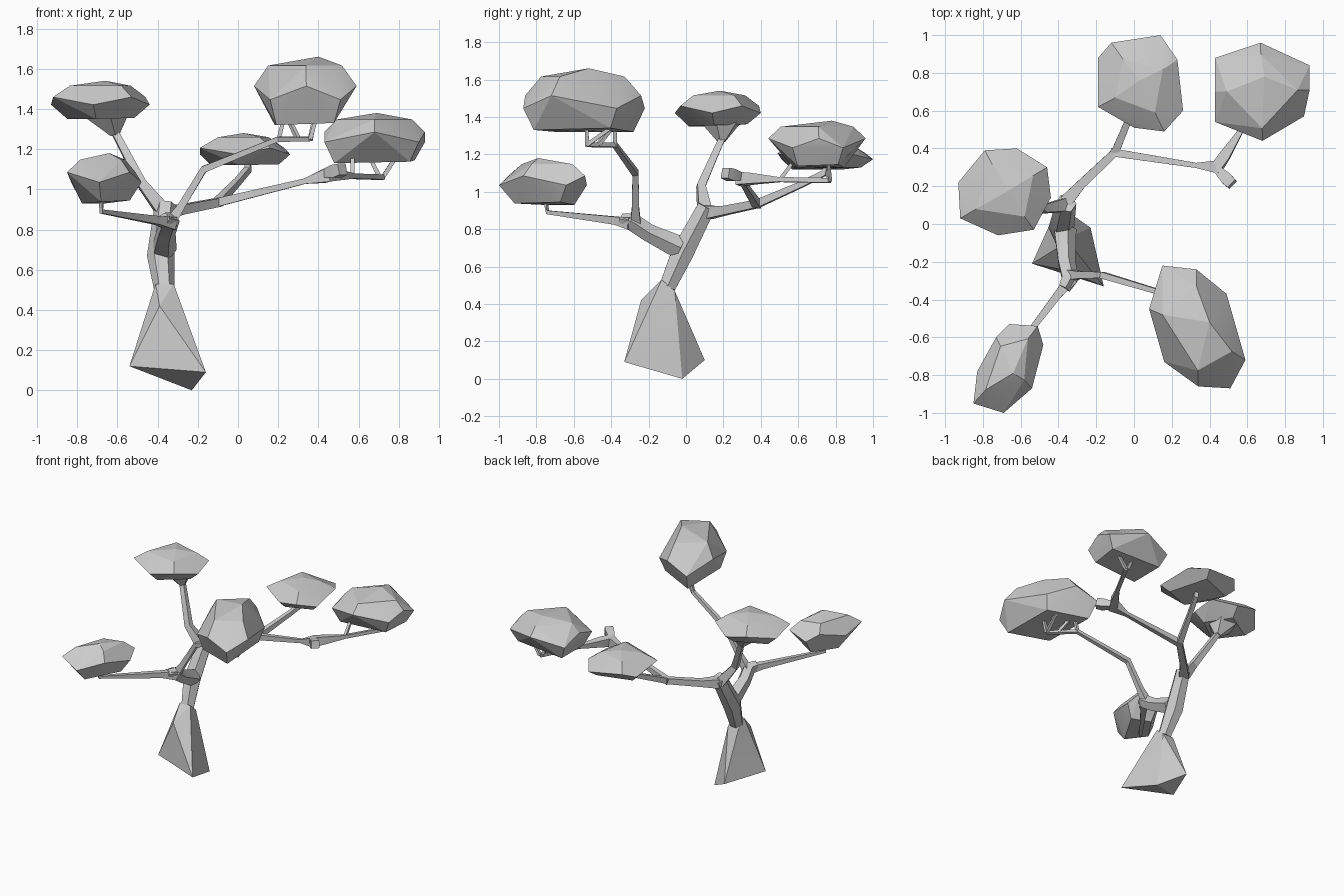
import bpy, bmesh, math
from mathutils import Vector


def finish(name, bm, angle=25):
    bmesh.ops.recalc_face_normals(bm, faces=bm.faces)
    me = bpy.data.meshes.new(name)
    bm.to_mesh(me)
    bm.free()
    ob = bpy.data.objects.new(name, me)
    bpy.context.collection.objects.link(ob)
    bpy.ops.object.select_all(action='DESELECT')
    ob.select_set(True)
    bpy.context.view_layer.objects.active = ob
    bpy.ops.object.shade_smooth_by_angle(angle=math.radians(angle))
    return ob


def hull(name, pts, angle=12):
    bm = bmesh.new()
    for p in pts:
        bm.verts.new(p)
    res = bmesh.ops.convex_hull(bm, input=bm.verts)
    inner = {g for g in res["geom_interior"] if isinstance(g, bmesh.types.BMVert)}
    bmesh.ops.delete(bm, geom=list(inner), context='VERTS')
    return finish(name, bm, angle)


def limb(name, path, sides=4, angle=25):
    """Tapered tube through (x, y, z, radius) points."""
    bm = bmesh.new()
    pts = [Vector(p[:3]) for p in path]
    rings = []
    side = None
    for i, p in enumerate(pts):
        t = (pts[min(i + 1, len(pts) - 1)] - pts[max(i - 1, 0)]).normalized()
        if side is None:
            ref = Vector((0, 0, 1)) if abs(t.z) < 0.8 else Vector((1, 0, 0))
            side = t.cross(ref)
        side = (side - t * side.dot(t)).normalized()
        up = t.cross(side)
        rings.append([bm.verts.new(p + path[i][3] * (
            side * math.cos(math.tau * (k + 0.5) / sides) +
            up * math.sin(math.tau * (k + 0.5) / sides))) for k in range(sides)])
    for a, b in zip(rings, rings[1:]):
        for k in range(sides):
            n = (k + 1) % sides
            bm.faces.new((a[k], a[n], b[n], b[k]))
    bm.faces.new(rings[0])
    bm.faces.new(rings[-1])
    return finish(name, bm, angle)


def canopy(name, outline, low, mid, high, apex, base=0.68, crown=0.66):
    """Faceted leaf clump: zigzag rim, smaller crown and flat underside."""
    cx = sum(p[0] for p in outline) / len(outline)
    cy = sum(p[1] for p in outline) / len(outline)
    h = high - low
    pts = [(*apex, high)]
    for i, (x, y) in enumerate(outline):
        dx, dy = x - cx, y - cy
        pts.append((x, y, mid + (0.1 if i % 2 else -0.1) * h))
        if i % 2:
            pts.append((cx + dx * crown, cy + dy * crown, high - 0.13 * h))
        else:
            pts.append((cx + dx * base, cy + dy * base, low + 0.03 * h * (i % 3)))
    return hull(name, pts)


# Flared trunk foot
hull("trunk_foot", [(-0.54, -0.21, 0.12), (-0.16, -0.33, 0.09), (-0.23, -0.02, 0),
                    (-0.40, 0.10, 0.10), (-0.39, -0.24, 0.42), (-0.41, -0.13, 0.53),
                    (-0.32, -0.13, 0.53), (-0.32, -0.06, 0.47), (-0.41, -0.06, 0.47)], 25)

# Trunk and branches
limb("trunk", [(-0.365, -0.10, 0.49, 0.05), (-0.385, -0.02, 0.67, 0.068),
               (-0.36, 0.11, 0.92, 0.055)], 6, 40)
limb("left_branch", [(-0.37, 0.10, 0.89, 0.05), (-0.48, 0.08, 1.03, 0.032),
                     (-0.61, 0.19, 1.28, 0.024)])
limb("left_branch_flare", [(-0.61, 0.19, 1.27, 0.024), (-0.64, 0.19, 1.38, 0.12)], 5)
limb("back_branch", [(-0.36, 0.12, 0.89, 0.05), (-0.28, 0.21, 0.90, 0.034),
                     (-0.10, 0.38, 0.935, 0.03)])
limb("back_branch_tip", [(-0.10, 0.38, 0.935, 0.03), (0.0, 0.62, 1.04, 0.022),
                         (0.05, 0.74, 1.10, 0.022), (0.05, 0.75, 1.15, 0.015)])
limb("right_branch", [(-0.12, 0.38, 0.93, 0.03), (0.33, 0.31, 1.04, 0.019),
                      (0.44, 0.30, 1.07, 0.05), (0.48, 0.36, 1.07, 0.04),
                      (0.57, 0.50, 1.065, 0.018), (0.72, 0.77, 1.06, 0.018)])
limb("right_branch_stub", [(0.44, 0.29, 1.08, 0.03), (0.49, 0.24, 1.09, 0.045),
                           (0.52, 0.21, 1.10, 0.04)])
limb("front_branch", [(-0.37, -0.03, 0.70, 0.065), (-0.36, -0.20, 0.78, 0.05),
                      (-0.34, -0.29, 0.84, 0.05), (-0.37, -0.34, 0.85, 0.035)], 5)
limb("front_left_branch", [(-0.33, -0.29, 0.83, 0.045), (-0.40, -0.37, 0.845, 0.03),
                           (-0.68, -0.74, 0.89, 0.014), (-0.68, -0.75, 0.95, 0.012)])
limb("front_right_branch", [(-0.34, -0.27, 0.83, 0.04), (-0.28, -0.27, 0.92, 0.026),
                            (-0.17, -0.27, 1.10, 0.024), (0.20, -0.38, 1.25, 0.018),
                            (0.36, -0.53, 1.25, 0.014)])

# Twigs that hold up the clumps
twigs = [((0.20, -0.38, 1.24), (0.23, -0.38, 1.36)), ((0.36, -0.53, 1.25), (0.39, -0.53, 1.36)),
         ((0.30, -0.47, 1.25), (0.25, -0.39, 1.35)), ((0.36, -0.53, 1.25), (0.38, -0.39, 1.35)),
         ((0.72, 0.77, 1.06), (0.80, 0.76, 1.18)), ((0.57, 0.50, 1.06), (0.57, 0.58, 1.17)),
         ((0.70, 0.76, 1.07), (0.65, 0.76, 1.17))]
for a, b in twigs:
    limb("twig", [(*a, 0.015), (*b, 0.013)])

# Leaf clumps
canopy("left_canopy", [(-0.93, 0.22), (-0.79, 0.39), (-0.62, 0.40), (-0.46, 0.30), (-0.44, 0.14),
                       (-0.53, -0.03), (-0.72, -0.06), (-0.92, 0.03)],
       1.35, 1.44, 1.54, (-0.66, 0.18))
canopy("back_canopy", [(-0.19, 0.88), (-0.12, 0.96), (0.14, 1.0), (0.23, 0.87), (0.26, 0.60),
                       (0.16, 0.49), (0.0, 0.51), (-0.19, 0.62)],
       1.12, 1.19, 1.28, (0.03, 0.76), 0.75, 0.6)
canopy("right_canopy", [(0.43, 0.88), (0.67, 0.96), (0.93, 0.84), (0.93, 0.71), (0.90, 0.57),
                        (0.68, 0.44), (0.43, 0.54), (0.43, 0.70)],
       1.13, 1.26, 1.38, (0.69, 0.78), 0.8, 0.75)
canopy("front_left_canopy", [(-0.66, -0.53), (-0.51, -0.54), (-0.48, -0.64), (-0.54, -0.87),
                             (-0.69, -1.0), (-0.85, -0.95), (-0.83, -0.78), (-0.73, -0.60)],
       0.93, 1.06, 1.18, (-0.64, -0.79))
canopy("front_right_canopy", [(0.15, -0.22), (0.33, -0.24), (0.49, -0.37), (0.59, -0.72),
                              (0.51, -0.87), (0.34, -0.86), (0.16, -0.73), (0.08, -0.45)],
       1.32, 1.48, 1.66, (0.40, -0.52), 0.82, 0.72)
